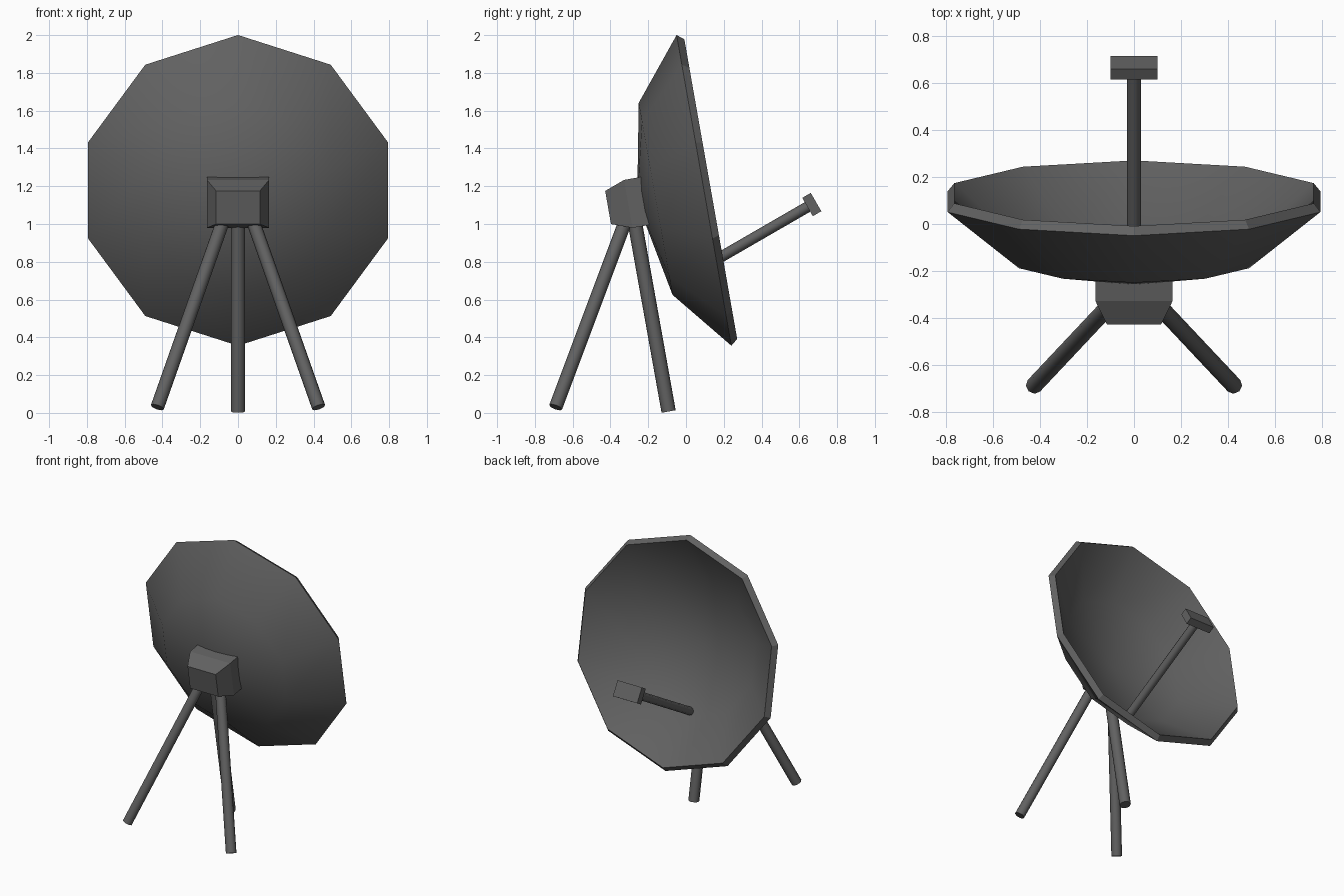
import bpy
import bmesh
from math import radians
from mathutils import Matrix, Vector

cube = bpy.data.objects.get("Cube")
if cube:
    bpy.data.objects.remove(cube)

# One dark grey paint for everything
grey = bpy.data.materials.new("dark grey")
grey.use_nodes = True
colour = (0.12, 0.12, 0.12, 1)
grey.diffuse_color = colour
grey.node_tree.nodes["Principled BSDF"].inputs["Base Color"].default_value = colour


def add_part(name, bm, matrix):
    mesh = bpy.data.meshes.new(name)
    bm.to_mesh(mesh)
    bm.free()
    mesh.materials.append(grey)
    obj = bpy.data.objects.new(name, mesh)
    obj.matrix_world = matrix
    bpy.context.collection.objects.link(obj)
    return obj


def activate(obj):
    bpy.ops.object.select_all(action="DESELECT")
    obj.select_set(True)
    bpy.context.view_layer.objects.active = obj


def smooth(obj, angle):
    activate(obj)
    bpy.ops.object.shade_smooth_by_angle(angle=radians(angle))


def add_rod(name, start, end, radius):
    start, end = Vector(start), Vector(end)
    axis = end - start
    bm = bmesh.new()
    bmesh.ops.create_cone(bm, cap_ends=True, segments=8,
                          radius1=radius, radius2=radius, depth=axis.length)
    turn = axis.to_track_quat("Z", "Y").to_matrix().to_4x4()
    smooth(add_part(name, bm, Matrix.Translation((start + end) / 2) @ turn), 50)


# Dish: the lower cap of a coarse sphere, given thickness and tilted back
tilt = Matrix.Rotation(radians(-80), 4, "X")
bm = bmesh.new()
bmesh.ops.create_uvsphere(bm, u_segments=10, v_segments=5, radius=1)
bmesh.ops.delete(bm, geom=[v for v in bm.verts if v.co.z > 0], context="VERTS")
bmesh.ops.scale(bm, vec=(0.878, 0.878, 0.52), verts=bm.verts)
bmesh.ops.translate(bm, vec=(0, 0, 0.161), verts=bm.verts)
dish = add_part("dish", bm, Matrix.Translation((0, 0.095, 1.178)) @ tilt)
shell = dish.modifiers.new("shell", "SOLIDIFY")
shell.thickness = 0.047
shell.offset = -1
activate(dish)
bpy.ops.object.modifier_apply(modifier="shell")
smooth(dish, 50)
for face in dish.data.polygons:  # flat lip
    if face.center.xy.length > 0.74:
        face.use_smooth = False

# Mount: a block behind the dish with a tapered outer end
bm = bmesh.new()
bmesh.ops.create_cube(bm, size=2)
bmesh.ops.scale(bm, vec=(0.165, 0.129, 0.048), verts=bm.verts)
bmesh.ops.translate(bm, vec=(0, 0, 0.157), verts=bm.verts)
bm.faces.ensure_lookup_table()
outer = min(bm.faces, key=lambda f: f.calc_center_median().z)
end = bmesh.ops.extrude_discrete_faces(bm, faces=[outer])["faces"][0]
for v in end.verts:
    v.co = (v.co.x * 0.7, v.co.y * 0.69, 0)
rims = [e for e in bm.edges if e.is_boundary]
bmesh.ops.bridge_loops(bm, edges=rims)
bmesh.ops.recalc_face_normals(bm, faces=bm.faces)
add_part("mount_block", bm, Matrix.Translation((0, -0.4125, 1.0875)) @ tilt)

# Tripod
add_rod("rear_leg", (0, -0.092, 0.0075), (0, -0.28, 1.06), 0.038)
for side, name in ((1, "left_leg"), (-1, "right_leg")):
    add_rod(name, (side * 0.427, -0.69, 0.03), (side * 0.06, -0.30, 1.07), 0.036)

# Receiver arm and head
add_rod("receiver_arm", (0, -0.06, 0.684), (0, 0.66, 1.10), 0.029)
bm = bmesh.new()
bmesh.ops.create_cube(bm, size=1)
bmesh.ops.scale(bm, vec=(0.2, 0.052, 0.112), verts=bm.verts)
add_part("receiver_head", bm,
         Matrix.Translation((0, 0.666, 1.103)) @ Matrix.Rotation(radians(30), 4, "X"))
